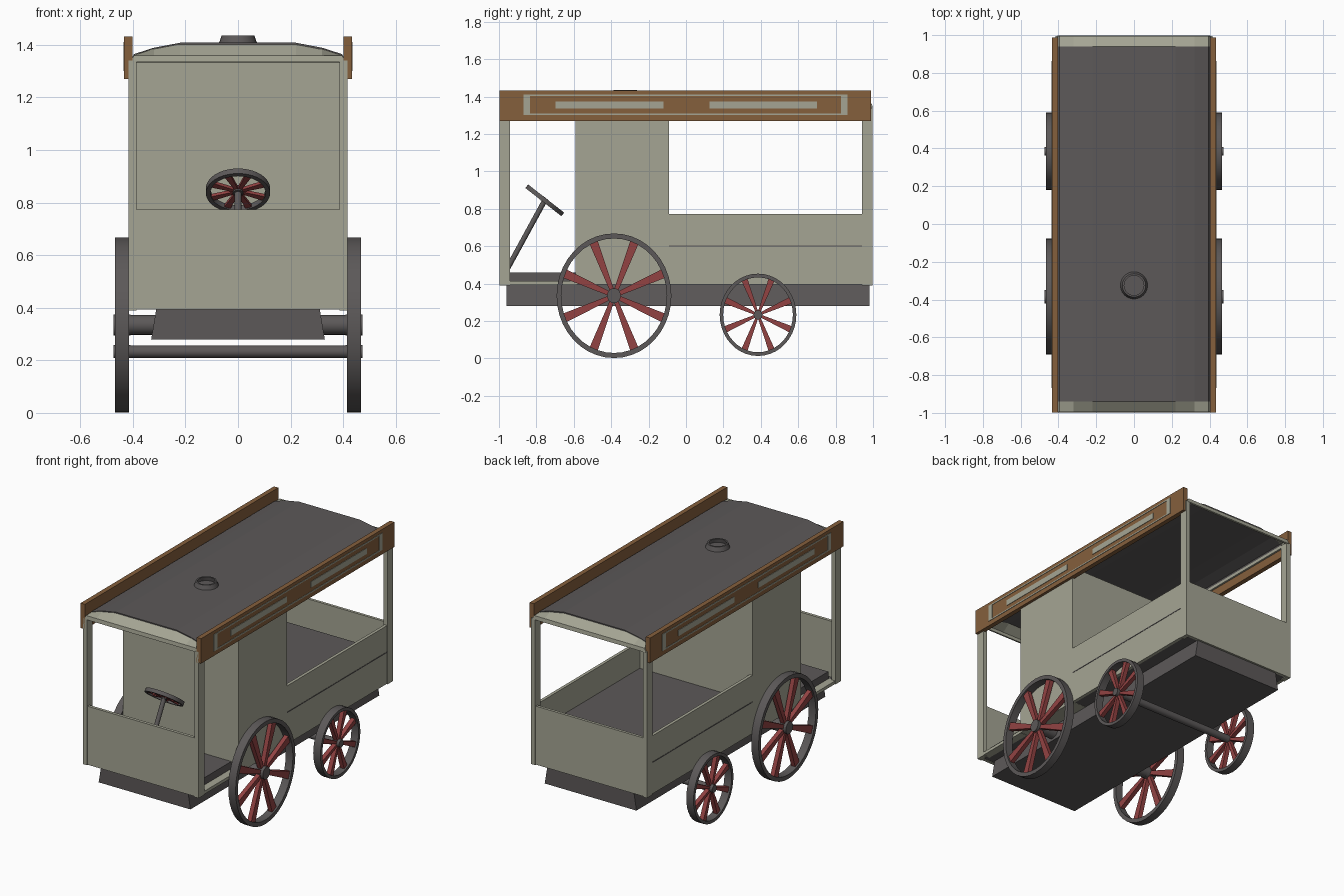
import bpy, bmesh, math
from mathutils import Vector, Matrix

if "Cube" in bpy.data.objects:
    bpy.data.objects.remove(bpy.data.objects["Cube"])


def material(name, rgb):
    m = bpy.data.materials.new(name)
    m.diffuse_color = (*rgb, 1)
    m.use_nodes = True
    m.node_tree.nodes["Principled BSDF"].inputs["Base Color"].default_value = m.diffuse_color
    return m


CREAM = material("grey_cream_paint", (0.376, 0.376, 0.296))
DARK = material("dark_grey_metal", (0.107, 0.099, 0.099))
WOOD = material("brown_wood", (0.235, 0.115, 0.046))
RED = material("red_paint", (0.29, 0.055, 0.055))


def finish(name, bm, mat, smooth=False):
    bmesh.ops.recalc_face_normals(bm, faces=bm.faces)
    me = bpy.data.meshes.new(name)
    bm.to_mesh(me)
    bm.free()
    me.materials.append(mat)
    ob = bpy.data.objects.new(name, me)
    bpy.context.collection.objects.link(ob)
    if smooth:
        bpy.context.view_layer.objects.active = ob
        ob.select_set(True)
        bpy.ops.object.shade_smooth_by_angle(angle=math.radians(35))
        ob.select_set(False)
    return ob


def box(name, mat, x, y, z):
    bm = bmesh.new()
    bmesh.ops.create_cube(bm, size=1)
    for v in bm.verts:
        v.co = Vector([(a + b) / 2 + c * (b - a) for c, (a, b) in zip(v.co, (x, y, z))])
    return finish(name, bm, mat)


def pair(name, mat, x, y, z):
    box(name + "_right", mat, x, y, z)
    box(name + "_left", mat, (-x[1], -x[0]), y, z)


def rod(name, mat, a, b, r):
    a, b = Vector(a), Vector(b)
    bm = bmesh.new()
    bmesh.ops.create_cone(bm, cap_ends=True, segments=20, radius1=r, radius2=r, depth=(b - a).length)
    rot = (b - a).to_track_quat('Z', 'Y').to_matrix().to_4x4()
    bm.transform(Matrix.Translation((a + b) / 2) @ rot)
    return finish(name, bm, mat, True)


def lathe(name, mat, profile, matrix, steps=40):
    """Closed (radius, height) profile turned around local z."""
    bm = bmesh.new()
    rings = [[bm.verts.new((r * math.cos(t), r * math.sin(t), h)) for r, h in profile]
             for t in (2 * math.pi * i / steps for i in range(steps))]
    n = len(profile)
    for i in range(steps):
        a, b = rings[i], rings[(i + 1) % steps]
        for j in range(n):
            k = (j + 1) % n
            bm.faces.new((a[j], b[j], b[k], a[k]))
    bm.transform(matrix)
    return finish(name, bm, mat, True)


def spokes(name, r0, r1, w0, w1, t, matrix):
    """Eight tapered spokes in the local xy plane."""
    bm = bmesh.new()
    for i in range(8):
        rot = Matrix.Rotation(math.radians(22.5 + 45 * i), 3, 'Z')
        vs = [bm.verts.new(rot @ Vector((r, s * w / 2, h)))
              for h in (-t / 2, t / 2)
              for r, s, w in ((r0, -1, w0), (r1, -1, w1), (r1, 1, w1), (r0, 1, w0))]
        bm.faces.new(vs[:4])
        bm.faces.new(vs[4:])
        for j in range(4):
            k = (j + 1) % 4
            bm.faces.new((vs[j], vs[k], vs[k + 4], vs[j + 4]))
    bm.transform(matrix)
    return finish(name, bm, RED)


def wheel(name, place, r, rim, t, hub, hub_t, w0, w1):
    h = t / 2
    lathe(name + "_rim", DARK, [(r - rim, -h), (r, -h), (r, h), (r - rim, h)], place)
    spokes(name + "_spokes", hub * 0.8, r - rim * 0.8, w0, w1, t * 0.55, place)
    bm = bmesh.new()
    bmesh.ops.create_cone(bm, cap_ends=True, segments=20, radius1=hub, radius2=hub, depth=hub_t)
    bm.transform(place)
    finish(name + "_hub", bm, DARK, True)


# road wheels and axles (slightly taller than long)
for label, y, z, ry, rz, hub in (("front", -0.385, 0.335, 0.307, 0.333, 0.04),
                                 ("rear", 0.385, 0.233, 0.205, 0.22, 0.025)):
    for side, sx in (("right", 1), ("left", -1)):
        place = (Matrix.Translation((sx * 0.441, y, z)) @ Matrix.Diagonal((1, ry / rz, 1, 1))
                 @ Matrix.Rotation(math.pi / 2, 4, 'Y'))
        wheel(f"{label}_wheel_{side}", place, rz, 0.027 if hub > 0.03 else 0.02,
              0.052, hub, 0.066, hub * 0.6, 0.05 if hub > 0.03 else 0.036)
    rod(label + "_axle", DARK, (-0.45, y, z), (0.45, y, z), hub * 0.95)

# chassis, flared towards the bottom
chassis = box("chassis", DARK, (-0.33, 0.33), (-0.96, 0.98), (0.28, 0.40))
for v in chassis.data.vertices:
    if v.co.z > 0.35:
        v.co.x *= 0.94

# floors
box("underfloor", DARK, (-0.394, 0.394), (-0.975, 0.975), (0.396, 0.41))
box("driver_floor", DARK, (-0.365, 0.365), (-0.94, -0.58), (0.405, 0.46))
pair("driver_sill", CREAM, (0.365, 0.415), (-0.945, -0.585), (0.393, 0.413))
box("load_floor", DARK, (-0.417, 0.417), (-0.09, 0.94), (0.597, 0.603))

# body: centre cabin, low panels and corner posts
box("cabin", CREAM, (-0.415, 0.415), (-0.59, -0.09), (0.395, 1.345))
pair("side_panel", CREAM, (0.395, 0.415), (-0.092, 0.945), (0.395, 0.773))
box("front_panel", CREAM, (-0.39, 0.39), (-0.995, -0.975), (0.393, 0.773))
box("rear_panel", CREAM, (-0.39, 0.39), (0.975, 0.993), (0.393, 0.773))
pair("front_post", CREAM, (0.387, 0.416), (-0.998, -0.94), (0.39, 1.34))
pair("rear_post", CREAM, (0.387, 0.416), (0.94, 0.996), (0.39, 1.34))

# arched roof sheet with sloping end hoods
ARCH = [(-0.405, 1.345), (-0.395, 1.362), (-0.32, 1.386), (-0.22, 1.405),
        (0.22, 1.405), (0.32, 1.386), (0.395, 1.362), (0.405, 1.345)]


def sheet(name, mat, rows, thick):
    bm = bmesh.new()
    grid = [[bm.verts.new(p) for p in row] for row in rows]
    for a, b in zip(grid, grid[1:]):
        for j in range(len(a) - 1):
            bm.faces.new((a[j], a[j + 1], b[j + 1], b[j]))
    ob = finish(name, bm, mat)
    if sum(p.normal.z * p.area for p in ob.data.polygons) < 0:
        ob.data.flip_normals()
    mod = ob.modifiers.new("thickness", 'SOLIDIFY')
    mod.thickness = thick
    mod.offset = -1
    return ob


sheet("roof", DARK, [[(x, y, z + 0.003) for x, z in ARCH] for y in (-0.94, 0.94)], 0.015)
for label, s in (("front", -1), ("rear", 1)):
    sheet(label + "_hood", CREAM,
          [[(x, s * 0.998, 1.335) for x, z in ARCH],
           [(x, s * 0.995, min(z, 1.36)) for x, z in ARCH],
           [(x, s * 0.935, z) for x, z in ARCH]], 0.012)
pair("roof_rail", CREAM, (0.39, 0.41), (-0.94, 0.94), (1.325, 1.345))

# roof vent
lathe("roof_vent", DARK, [(0.075, 1.40), (0.062, 1.436), (0.052, 1.436), (0.058, 1.41), (0.0001, 1.41),
                          (0.0001, 1.40)], Matrix.Translation((0, -0.325, 0)), 24)

# sign boards with raised frame and bars
pair("sign_board", WOOD, (0.402, 0.433), (-0.998, 0.988), (1.27, 1.432))
X = (0.43, 0.436)
for label, z in (("top", (1.402, 1.41)), ("bottom", (1.30, 1.308))):
    pair("sign_frame_" + label, CREAM, X, (-0.868, 0.863), z)
for label, y in (("front", (-0.868, -0.835)), ("rear", (0.83, 0.863))):
    pair("sign_frame_" + label, CREAM, X, y, (1.308, 1.402))
for label, y in (("front", (-0.697, -0.12)), ("rear", (0.125, 0.70))):
    pair("sign_bar_" + label, CREAM, X, y, (1.335, 1.373))

# steering column and wheel
rod("steering_column", DARK, (0, -0.96, 0.47), (0, -0.755, 0.845), 0.014)
tilt = Matrix.Translation((0, -0.755, 0.845)) @ Matrix.Rotation(math.radians(-38), 4, 'X')
wheel("steering_wheel", tilt, 0.122, 0.017, 0.024, 0.02, 0.026, 0.014, 0.026)
